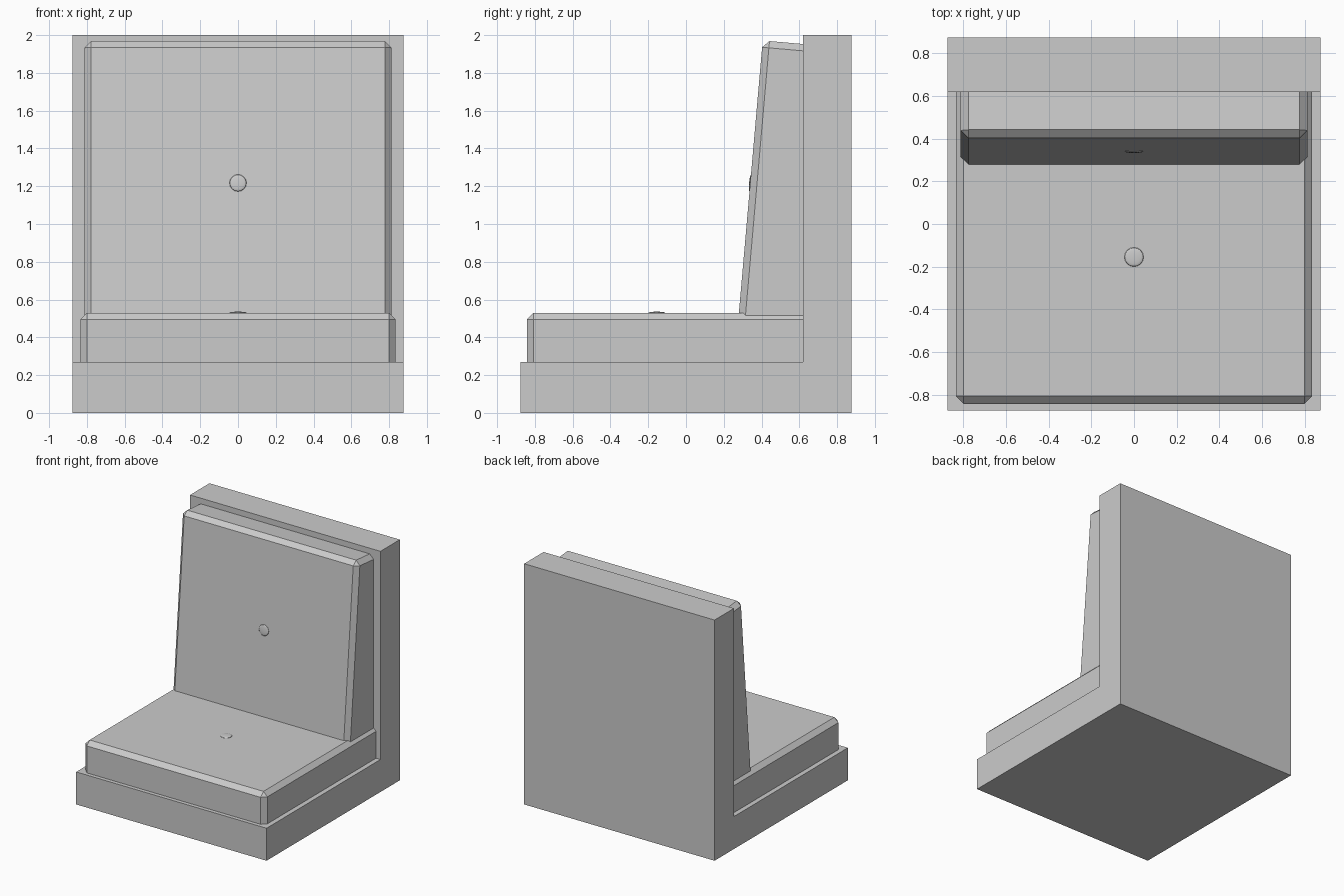
import bpy, bmesh, math
from mathutils import Matrix

if "Cube" in bpy.data.objects:
    bpy.data.objects.remove(bpy.data.objects["Cube"])

TILT = Matrix.Translation((0, 0.28, 0.53)) @ Matrix.Rotation(math.radians(-5), 4, 'X')


def finish(bm, name, matrix=None):
    if matrix:
        bm.transform(matrix)
    bmesh.ops.recalc_face_normals(bm, faces=bm.faces)
    me = bpy.data.meshes.new(name)
    bm.to_mesh(me)
    bm.free()
    ob = bpy.data.objects.new(name, me)
    bpy.context.collection.objects.link(ob)
    return ob


def cushion(name, hx, y0, y1, z0, z1, chamfer, matrix=None):
    """Box with chamfered top, front and side edges; back and bottom stay square."""
    bm = bmesh.new()
    bmesh.ops.create_cube(bm, size=1)
    for v in bm.verts:
        v.co = (v.co.x * 2 * hx, y0 if v.co.y < 0 else y1, z0 if v.co.z < 0 else z1)
    edges = []
    for e in bm.edges:
        mid = (e.verts[0].co + e.verts[1].co) / 2
        if mid.y < y1 - 1e-4 and mid.z > z0 + 1e-4:
            edges.append(e)
    bmesh.ops.bevel(bm, geom=edges, offset=chamfer, segments=1, affect='EDGES')
    return finish(bm, name, matrix)


def button(name, matrix):
    """Shallow dome whose local z is the surface normal."""
    bm = bmesh.new()
    bmesh.ops.create_uvsphere(bm, u_segments=16, v_segments=8, radius=1)
    ob = finish(bm, name, matrix @ Matrix.Diagonal((0.045, 0.045, 0.006, 1)))
    for p in ob.data.polygons:
        p.use_smooth = True


# L-shaped frame: side profile extruded across the width
profile = [(-0.875, 0), (0.875, 0), (0.875, 2), (0.62, 2), (0.62, 0.27), (-0.875, 0.27)]
bm = bmesh.new()
face = bm.faces.new([bm.verts.new((-0.875, y, z)) for y, z in profile])
ext = bmesh.ops.extrude_face_region(bm, geom=[face])
for g in ext["geom"]:
    if isinstance(g, bmesh.types.BMVert):
        g.co.x = 0.875
finish(bm, "frame")

# Cushions
cushion("seat_cushion", 0.835, -0.843, 0.62, 0.27, 0.53, 0.036)
cushion("back_cushion", 0.813, 0, 0.40, -0.15, 1.447, 0.036, TILT)

# Tuft buttons
button("seat_button", Matrix.Translation((0, -0.155, 0.53)))
button("back_button", TILT @ Matrix.Translation((0, 0, 0.69)) @ Matrix.Rotation(math.radians(90), 4, 'X'))
